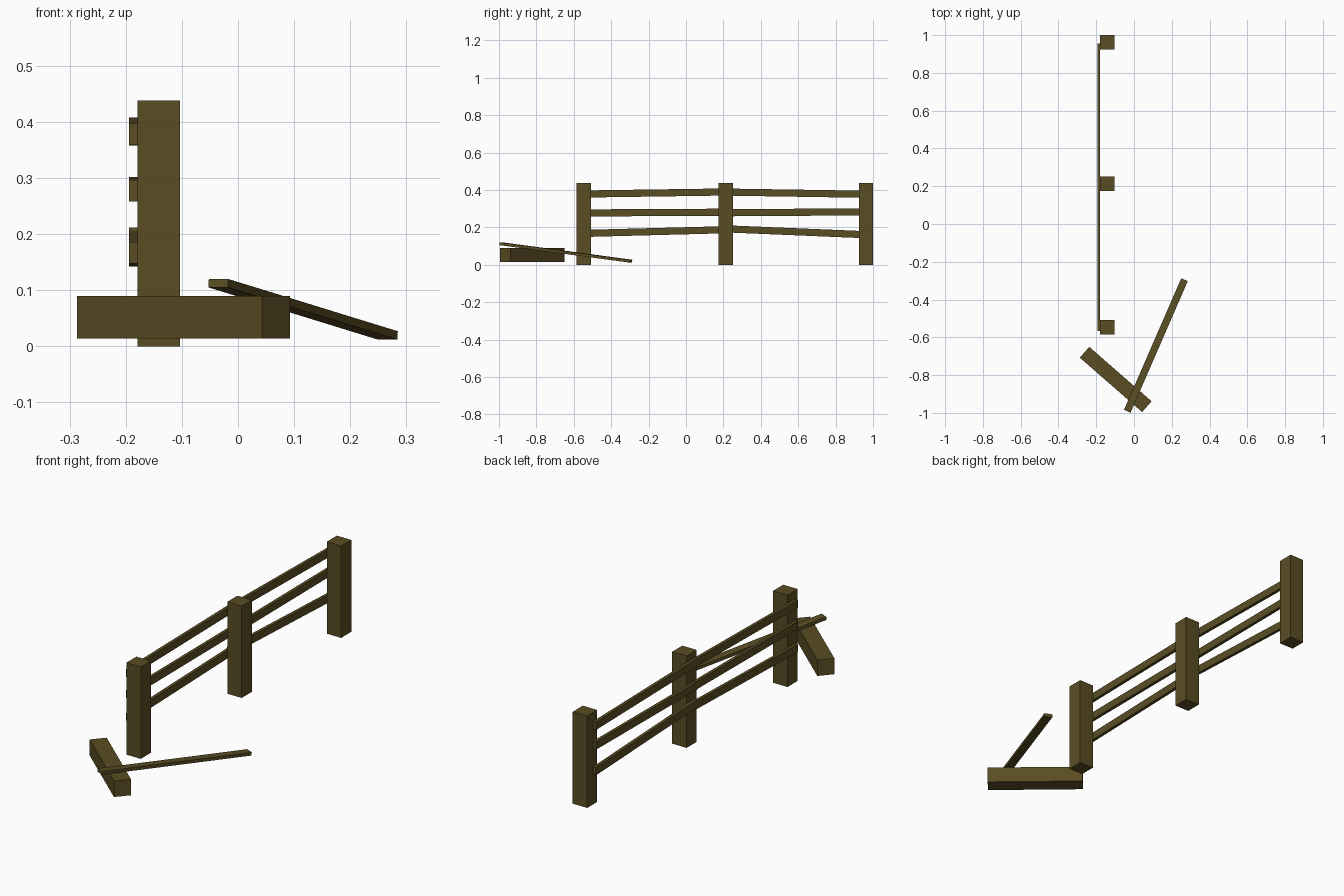
import bpy, bmesh, math
from mathutils import Matrix, Vector, Euler

if "Cube" in bpy.data.objects:
    bpy.data.objects.remove(bpy.data.objects["Cube"])

wood = bpy.data.materials.new("weathered_brown_wood")
wood.diffuse_color = (0.102, 0.074, 0.0175, 1)
wood.use_nodes = True
wood.node_tree.nodes["Principled BSDF"].inputs["Base Color"].default_value = wood.diffuse_color


def box(name, size, centre, rot=(0, 0, 0)):
    """Flat-faced timber of the given size, turned and placed."""
    bm = bmesh.new()
    bmesh.ops.create_cube(bm, size=1, matrix=Matrix.Diagonal((*size, 1)))
    mesh = bpy.data.meshes.new(name)
    bm.to_mesh(mesh)
    bm.free()
    mesh.materials.append(wood)
    ob = bpy.data.objects.new(name, mesh)
    ob.location = Vector(centre)
    ob.rotation_euler = Euler([math.radians(a) for a in rot])
    bpy.context.collection.objects.link(ob)
    return ob


POST_W, POST_H = 0.076, 0.438
RAIL_T, RAIL_H, RAIL_L = 0.015, 0.038, 0.763

# Standing posts
for i, y in enumerate((-0.547, 0.213, 0.962)):
    box(f"post_{i + 1}", (POST_W, POST_W, POST_H), (-0.141, y, POST_H / 2))

# Rails on the left face of the posts, two bays, each slightly crooked
bays = {
    "front": (-0.565, 0.198, ((0.378, 0.389), (0.277, 0.281), (0.167, 0.187))),
    "back": (0.192, 0.955, ((0.389, 0.377), (0.278, 0.283), (0.193, 0.161))),
}
for bay, (y0, y1, heights) in bays.items():
    for level, (z0, z1) in zip(("top", "middle", "bottom"), heights):
        tilt = math.degrees(math.atan2(z1 - z0, y1 - y0))
        box(f"{bay}_{level}_rail", (RAIL_T, RAIL_L, RAIL_H),
            (-0.1865, (y0 + y1) / 2, (z0 + z1) / 2), (tilt, 0, 0))

# Fallen post lying on the ground
box("fallen_post", (POST_H, POST_W, POST_W), (-0.097, -0.823, 0.052), (0, 0, -41.1))

# Loose rail leaning over the fallen post
box("loose_rail", (RAIL_L, RAIL_H, RAIL_T), (0.116, -0.643, 0.066), (0, 7.0, 66.5))
